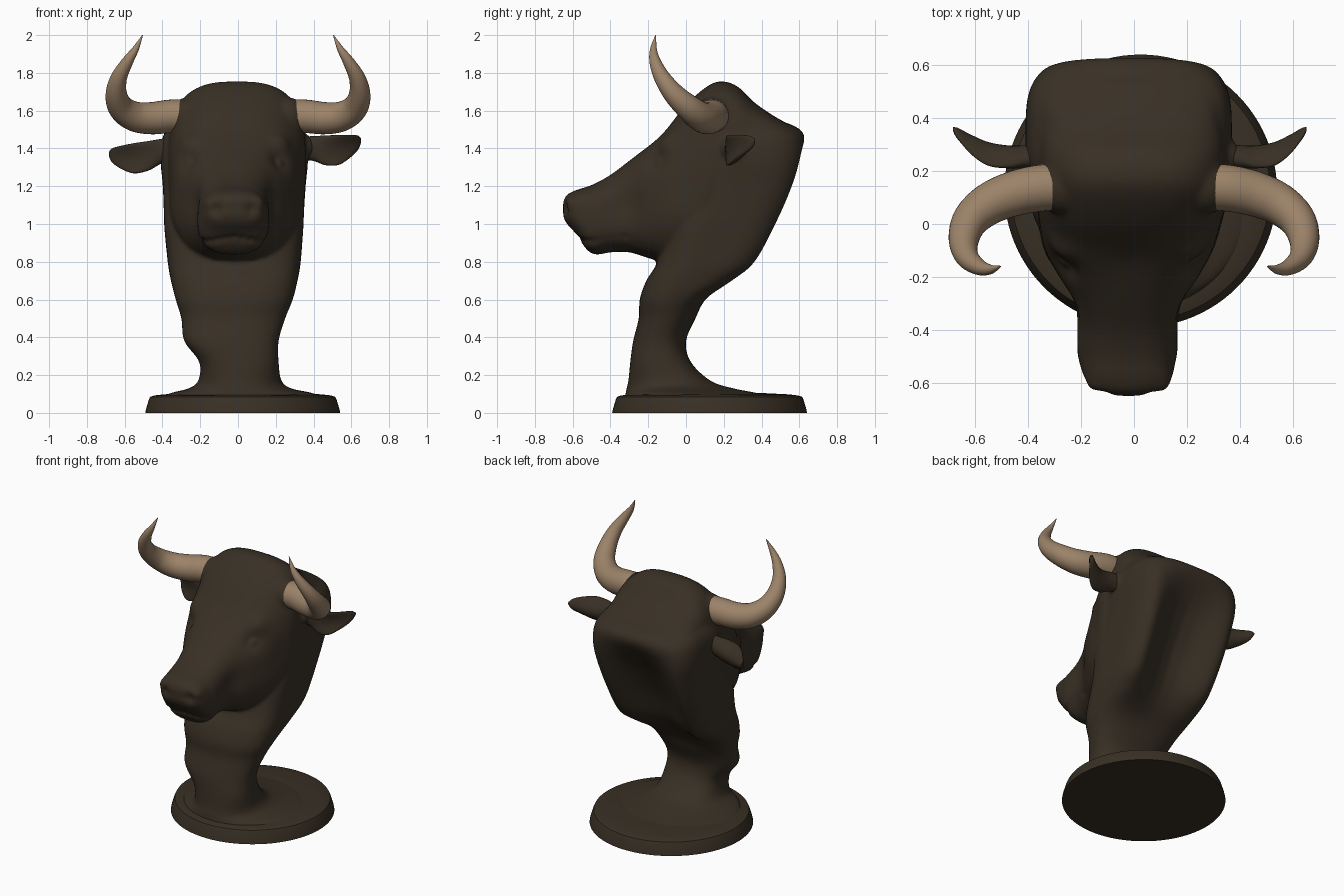
import bpy, bmesh, math
from mathutils import Vector


def material(name, rgb):
    m = bpy.data.materials.new(name)
    m.diffuse_color = (*rgb, 1)
    return m


BROWN = material("dark brown", (0.040, 0.029, 0.018))
HORN = material("horn tan", (0.33, 0.225, 0.14))


def spline(rows, n=6):
    """Catmull-Rom interpolation of rows of numbers."""
    out = []
    for i in range(len(rows) - 1):
        a, b, c, d = (rows[max(0, min(len(rows) - 1, i + k))] for k in (-1, 0, 1, 2))
        for s in range(n):
            t = s / n
            out.append([0.5 * (2 * q + (r - p) * t + (2 * p - 5 * q + 4 * r - w) * t * t
                               + (3 * q - p - 3 * r + w) * t ** 3)
                        for p, q, r, w in zip(a, b, c, d)])
    return out + [list(rows[-1])]


def new_object(name, bm, mat):
    bmesh.ops.recalc_face_normals(bm, faces=bm.faces)
    me = bpy.data.meshes.new(name)
    bm.to_mesh(me)
    bm.free()
    me.materials.append(mat)
    for p in me.polygons:
        p.use_smooth = True
    ob = bpy.data.objects.new(name, me)
    bpy.context.collection.objects.link(ob)
    return ob


def loft(bm, rings):
    """Bridge closed rings and cap both ends."""
    vs = [[bm.verts.new(p) for p in r] for r in rings]
    n = len(vs[0])
    for a, b in zip(vs, vs[1:]):
        for i in range(n):
            bm.faces.new((a[i], a[(i + 1) % n], b[(i + 1) % n], b[i]))
    bm.faces.new(vs[0])
    bm.faces.new(vs[-1])


def oval(w, h, e, n=96):
    """Superellipse points."""
    for i in range(n):
        a = 2 * math.pi * i / n
        c, s = math.cos(a), math.sin(a)
        yield (w * math.copysign(abs(c) ** (2 / e), c),
               h * math.copysign(abs(s) ** (2 / e), s))


# Neck: z, front y, back y, half width, centre x, squareness, hollow in the back
NECK = [
    (0.05, -0.33, 0.58, 0.46, 0.025, 2.0, 0), (0.10, -0.32, 0.40, 0.39, 0.02, 2.0, 0),
    (0.13, -0.315, 0.25, 0.27, 0.01, 2.1, 0), (0.17, -0.305, 0.13, 0.22, 0.01, 2.3, 0),
    (0.27, -0.295, 0.025, 0.21, 0.005, 2.5, 0), (0.38, -0.28, 0.0, 0.25, -0.035, 2.4, 0),
    (0.50, -0.25, 0.05, 0.275, -0.025, 2.4, 0), (0.60, -0.245, 0.13, 0.31, -0.02, 2.6, 0.03),
    (0.70, -0.21, 0.29, 0.335, -0.02, 3.0, 0.10), (0.80, -0.15, 0.41, 0.352, -0.02, 3.4, 0.15),
    (1.00, -0.08, 0.52, 0.367, -0.022, 3.6, 0.17), (1.20, 0.0, 0.605, 0.378, -0.02, 3.6, 0.14),
    (1.33, 0.04, 0.64, 0.39, -0.02, 3.4, 0.08), (1.43, 0.06, 0.642, 0.385, -0.02, 3.2, 0.02),
    (1.49, 0.09, 0.615, 0.365, -0.02, 3.0, 0), (1.53, 0.12, 0.55, 0.33, -0.02, 2.8, 0)]
bm = bmesh.new()
rings = []
for z, yf, yb, w, cx, e, dent in spline(NECK):
    ring = []
    for x, y in oval(w, (yb - yf) / 2, e):
        if y > 0:
            y -= dent * max(0, 1 - (x / (0.82 * w)) ** 2) ** 1.5
        ring.append((cx + x, (yf + yb) / 2 + y, z))
    rings.append(ring)
loft(bm, rings)

# Head: y, bottom z, top z, half width, centre x, squareness
HEAD = [
    (-0.65, 1.04, 1.12, 0.085, -0.02, 2.4), (-0.63, 1.0, 1.155, 0.13, -0.02, 2.5),
    (-0.58, 0.945, 1.18, 0.165, -0.022, 2.7), (-0.53, 0.87, 1.195, 0.18, -0.025, 2.7),
    (-0.48, 0.838, 1.215, 0.19, -0.025, 2.6), (-0.40, 0.85, 1.26, 0.195, -0.025, 2.5),
    (-0.30, 0.85, 1.335, 0.215, -0.022, 2.5), (-0.20, 0.82, 1.415, 0.265, -0.02, 2.6),
    (-0.10, 0.795, 1.51, 0.315, -0.02, 2.6), (0.0, 0.81, 1.63, 0.342, -0.015, 2.7),
    (0.10, 0.87, 1.72, 0.362, -0.005, 2.8), (0.18, 0.95, 1.755, 0.362, -0.005, 2.8),
    (0.27, 1.07, 1.73, 0.357, -0.005, 2.8), (0.36, 1.2, 1.645, 0.35, -0.012, 2.9),
    (0.46, 1.34, 1.575, 0.34, -0.02, 3.0), (0.54, 1.42, 1.53, 0.30, -0.02, 3.0)]
loft(bm, [[(cx + x, y, (zb + zt) / 2 + z) for x, z in oval(w, (zt - zb) / 2, e)]
          for y, zb, zt, w, cx, e in spline(HEAD)])

# Raised collars under the horns and ear roots
for s in (-1, 1):
    for c, r in (((0.265 * s, 0.14, 1.565), 0.105), ((0.335 * s, 0.25, 1.405), 0.075)):
        geo = bmesh.ops.create_uvsphere(bm, u_segments=24, v_segments=16, radius=r)
        bmesh.ops.translate(bm, verts=geo["verts"], vec=c)

# Fuse head and neck into one skin
raw = new_object("head_and_neck", bm, BROWN)
rm = raw.modifiers.new("fuse", 'REMESH')
rm.mode = 'VOXEL'
rm.voxel_size = 0.0125
rm.use_smooth_shade = True
sm = raw.modifiers.new("soften", 'SMOOTH')
sm.factor, sm.iterations = 0.5, 8
dg = bpy.context.evaluated_depsgraph_get()
skin = bpy.data.meshes.new_from_object(raw.evaluated_get(dg))
raw.modifiers.clear()
raw.data = skin

# Sculpted marks: x, y, z, radius, push along the normal (mirrored)
MARKS = [
    (0.09, -0.62, 1.08, 0.034, -0.042), (0.13, -0.61, 1.11, 0.035, 0.012),      # nostrils
    (0.25, -0.17, 1.34, 0.055, -0.024), (0.262, -0.165, 1.335, 0.024, 0.018),   # eyes
    (0.25, -0.10, 1.43, 0.06, 0.022),                                           # brows
    (0.20, -0.32, 1.10, 0.10, -0.018), (0.33, 0.0, 1.02, 0.12, 0.012),          # cheeks
    (0.0, -0.15, 1.46, 0.09, -0.006)]
# mouth slit running around the muzzle
for k in range(9):
    t = k / 8
    MARKS.append((0.19 * math.sin(t * 2.0) if t < 0.78 else 0.19,
                  -0.575 + 0.25 * t * t, 0.925 - 0.02 * math.sin(t * 3), 0.02, -0.012))
marks = [(Vector((s * x - 0.022, y, z)), r, d) for x, y, z, r, d in MARKS
         for s in ((1, -1) if x else (1,))]
moves = []
for v in skin.vertices:
    push = 0
    for c, r, d in marks:
        q = (v.co - c).length_squared / (r * r)
        if q < 6:
            push += d * math.exp(-q)
    moves.append(v.co + v.normal * push)
for v, co in zip(skin.vertices, moves):
    v.co = co
for p in skin.polygons:
    p.use_smooth = True

# Round plinth
bm = bmesh.new()
PLINTH = [(0.516, 0), (0.512, 0.02), (0.497, 0.07), (0.49, 0.085), (0.47, 0.092), (0.42, 0.098),
          (0.3, 0.104)]
loft(bm, [[(0.025 + r * math.cos(2 * math.pi * i / 96), 0.125 + r * math.sin(2 * math.pi * i / 96), z)
           for i in range(96)] for r, z in PLINTH])
plinth = new_object("plinth", bm, BROWN)
plinth.select_set(True)
bpy.context.view_layer.objects.active = plinth
bpy.ops.object.shade_smooth_by_angle(angle=math.radians(40))

# Horns: x, y, z, radius along the centre line
HORN_PATH = [
    (0.27, 0.14, 1.57, 0.088), (0.36, 0.135, 1.57, 0.088), (0.46, 0.113, 1.56, 0.085),
    (0.55, 0.075, 1.57, 0.079), (0.618, 0.015, 1.615, 0.069), (0.644, -0.06, 1.685, 0.057),
    (0.632, -0.123, 1.77, 0.044), (0.588, -0.162, 1.855, 0.031), (0.543, -0.172, 1.925, 0.018),
    (0.505, -0.16, 2.0, 0.002)]
# Ears: x, y, z, half height, cup depth, half thickness
EAR_PATH = [
    (0.33, 0.25, 1.40, 0.06, 0.0, 0.055), (0.40, 0.248, 1.40, 0.066, 0.01, 0.045),
    (0.46, 0.24, 1.39, 0.078, 0.03, 0.042), (0.53, 0.25, 1.392, 0.08, 0.045, 0.037),
    (0.59, 0.288, 1.41, 0.062, 0.035, 0.032), (0.635, 0.335, 1.43, 0.038, 0.012, 0.022),
    (0.652, 0.358, 1.442, 0.010, 0.0, 0.008)]
for side, s in (("right", 1), ("left", -1)):
    bm = bmesh.new()
    path = spline(HORN_PATH, 8)
    rings = []
    for i, (x, y, z, r) in enumerate(path):
        a, b = path[max(0, i - 1)], path[min(len(path) - 1, i + 1)]
        t = (Vector(b[:3]) - Vector(a[:3])).normalized()
        u = t.cross(Vector((0, 1, 0.6))).normalized()
        w = t.cross(u)
        ring = []
        for k in range(32):
            g = 2 * math.pi * k / 32
            p = Vector((x, y, z)) + (u * math.cos(g) + w * math.sin(g)) * r
            ring.append((p.x * s, p.y, p.z))
        rings.append(ring)
    loft(bm, rings)
    new_object(side + "_horn", bm, HORN)

    bm = bmesh.new()
    rings = []
    for x, y, z, h, d, th in spline(EAR_PATH, 6):
        if s < 0:  # the left ear droops a little more
            x, z = x + 0.1 * (x - 0.33), z - 0.22 * (x - 0.33)
        rings.append([(s * x, y + d * (0.5 - math.cos(g) ** 2) + th * math.sin(g),
                       z + h * math.cos(g))
                      for g in (2 * math.pi * k / 32 for k in range(32))])
    loft(bm, rings)
    new_object(side + "_ear", bm, BROWN)
